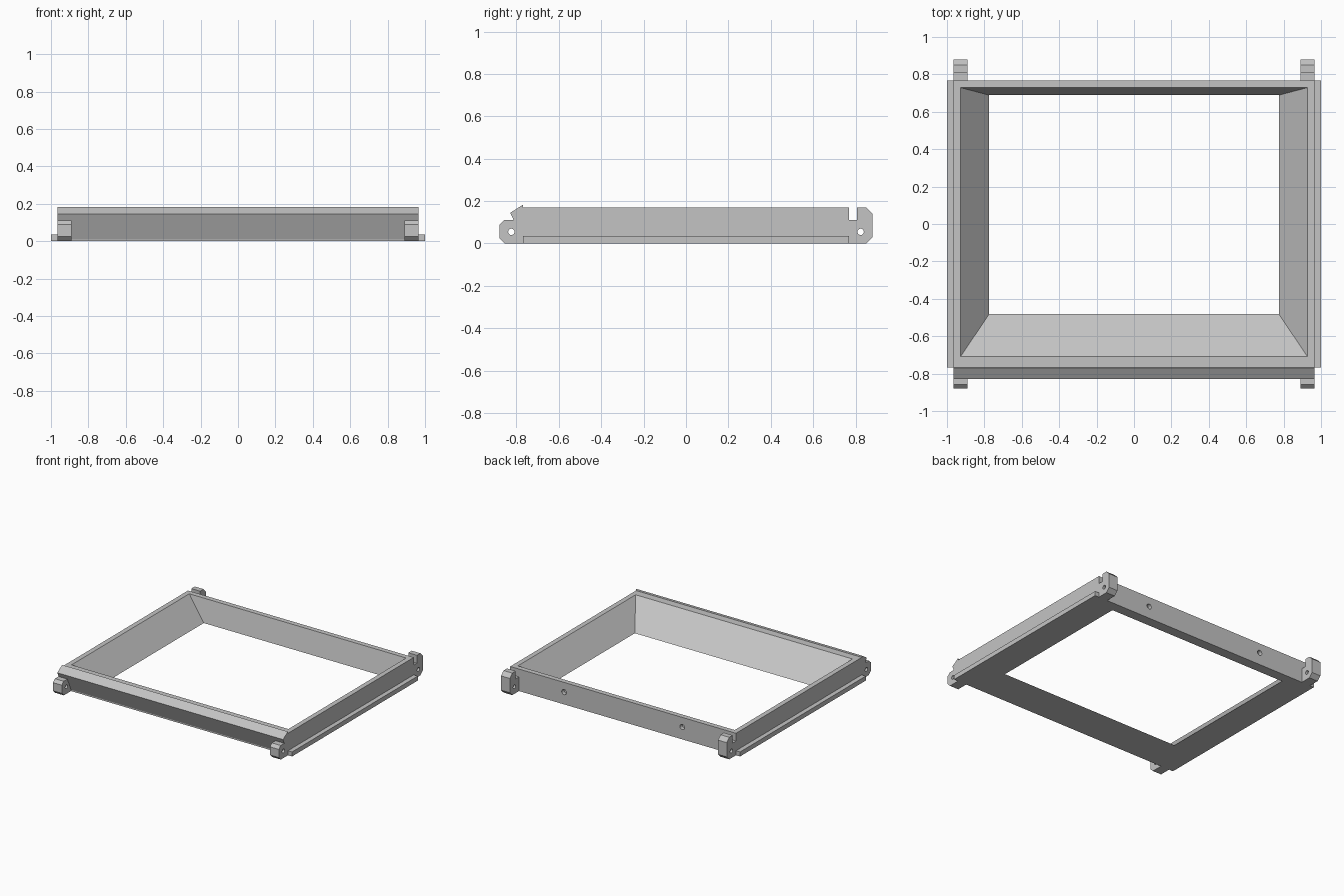
import bpy
import bmesh
from math import radians
from mathutils import Matrix

scene = bpy.context.scene
if "Cube" in bpy.data.objects:
    bpy.data.objects.remove(bpy.data.objects["Cube"], do_unlink=True)

# One plain grey for the whole frame
grey = bpy.data.materials.new("light_grey")
grey.use_nodes = True
colour = (0.55, 0.55, 0.55, 1)
grey.diffuse_color = colour
grey.node_tree.nodes["Principled BSDF"].inputs["Base Color"].default_value = colour

HALF_X, HALF_Y, TOP = 0.965, 0.768, 0.17


def finish(name, bm):
    bmesh.ops.recalc_face_normals(bm, faces=bm.faces)
    mesh = bpy.data.meshes.new(name)
    bm.to_mesh(mesh)
    bm.free()
    mesh.materials.append(grey)
    obj = bpy.data.objects.new(name, mesh)
    scene.collection.objects.link(obj)
    return obj


def extrude_x(name, profile, x0, x1):
    """Extrude a (y, z) outline from x0 to x1."""
    bm = bmesh.new()
    face = bm.faces.new([bm.verts.new((x0, y, z)) for y, z in profile])
    new = bmesh.ops.extrude_face_region(bm, geom=[face])["geom"]
    verts = [v for v in new if isinstance(v, bmesh.types.BMVert)]
    bmesh.ops.translate(bm, verts=verts, vec=(x1 - x0, 0, 0))
    return finish(name, bm)


def cylinder(name, centre, radius, depth, axis):
    bm = bmesh.new()
    turn = Matrix.Rotation(radians(90), 4, "Y" if axis == "X" else "X")
    bmesh.ops.create_cone(bm, cap_ends=True, segments=24, radius1=radius,
                          radius2=radius, depth=depth,
                          matrix=Matrix.Translation(centre) @ turn)
    return finish(name, bm)


def cut(obj, cutter):
    cutter.hide_render = True
    mod = obj.modifiers.new("cut", "BOOLEAN")
    mod.operation, mod.solver, mod.object = "DIFFERENCE", "EXACT", cutter
    bpy.context.view_layer.objects.active = obj
    bpy.ops.object.modifier_apply(modifier=mod.name)
    bpy.data.objects.remove(cutter, do_unlink=True)


def tapered_cutter(low, high):
    """Sloped opening; low and high are (half x, front y, back y)."""
    bm = bmesh.new()
    rings = []
    for z in (-0.05, 0.25):
        hx, y0, y1 = (a + (b - a) * z / TOP for a, b in zip(low, high))
        rings.append([bm.verts.new((x, y, z)) for x, y in
                      ((-hx, y0), (hx, y0), (hx, y1), (-hx, y1))])
    bottom, top = rings
    bm.faces.new(bottom)
    bm.faces.new(top)
    for i in range(4):
        j = (i + 1) % 4
        bm.faces.new((bottom[i], bottom[j], top[j], top[i]))
    return finish("opening_cutter", bm)


# Frame body with the overhanging front lip
body = extrude_x("frame_body", [
    (HALF_Y, 0), (HALF_Y, TOP), (-HALF_Y, TOP), (-HALF_Y - 0.001, 0.183),
    (-0.829, 0.145), (-HALF_Y, 0.01), (-HALF_Y, 0)], -HALF_X, HALF_X)
cut(body, tapered_cutter((0.775, -0.482, 0.689), (0.927, -0.709, 0.729)))

# Blind screw holes in the back wall
for x in (-0.505, 0.505):
    cut(body, cylinder("screw_hole", (x, HALF_Y, 0.095), 0.02, 0.06, "Y"))

front_ear = [(-HALF_Y, 0), (-0.855, 0), (-0.88, 0.025), (-0.88, 0.088),
             (-0.858, 0.11), (-HALF_Y, 0.11)]
back_ear = [(HALF_Y, 0), (0.85, 0), (0.88, 0.03), (0.88, 0.14), (0.85, TOP),
            (0.808, TOP), (0.808, 0.11), (HALF_Y, 0.11)]
rail = [(-HALF_Y, 0), (HALF_Y, 0), (HALF_Y, 0.035), (-HALF_Y, 0.035)]

for side, s in (("left", 1), ("right", -1)):
    # Low rail along the side
    extrude_x(side + "_rail", rail, s * HALF_X, s)
    # Hinge ears with pin holes
    for end, outline, y in (("front", front_ear, -0.824), ("back", back_ear, 0.824)):
        ear = extrude_x(f"{end}_{side}_ear", outline, s * 0.89, s * HALF_X)
        cut(ear, cylinder("pin_hole", (s * 0.93, y, 0.055), 0.015, 0.2, "X"))
